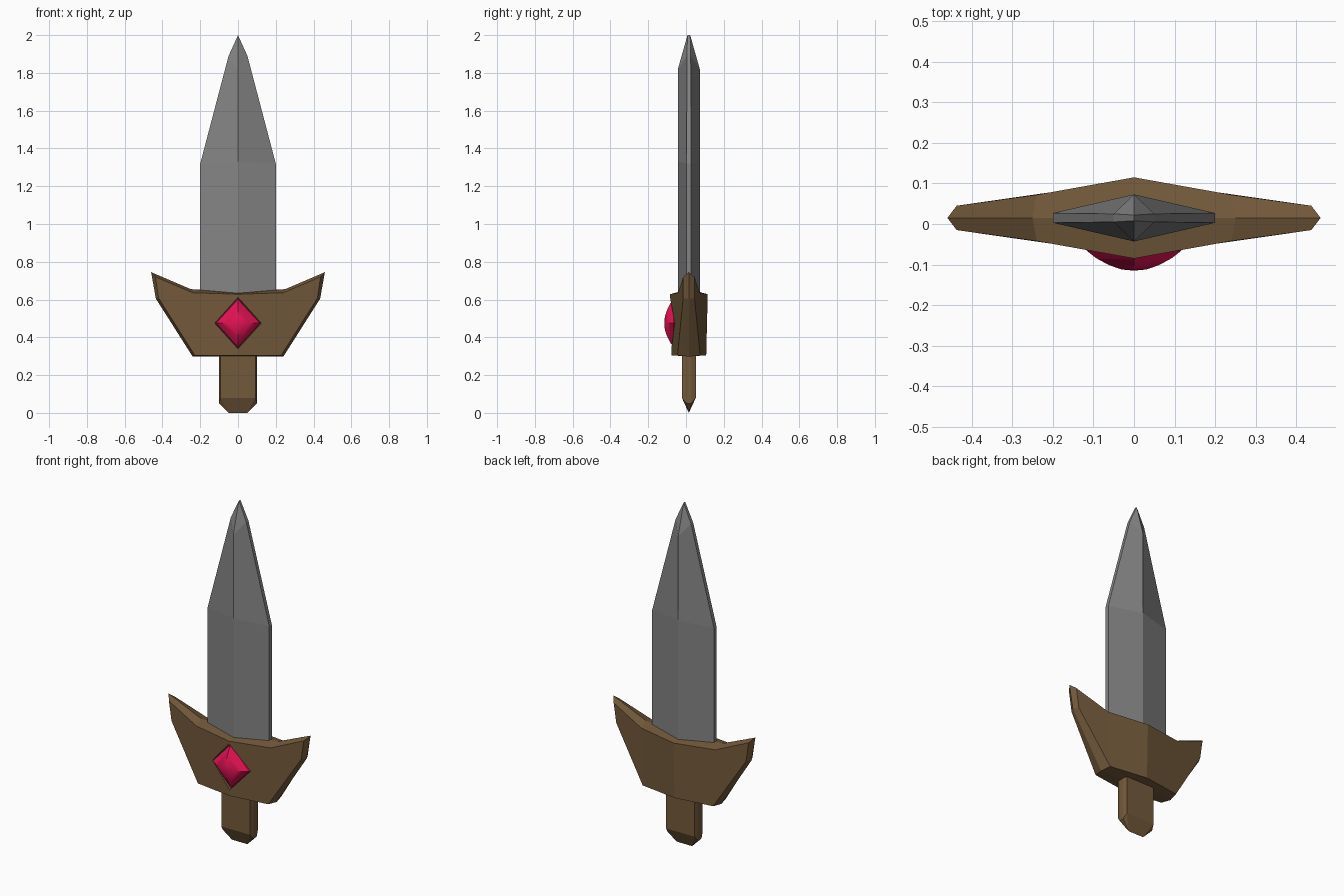
import bpy
import bmesh
from mathutils import Vector

cube = bpy.data.objects.get("Cube")
if cube:
    bpy.data.objects.remove(cube, do_unlink=True)

MID_Y = 0.015  # plane shared by blade, guard and grip


def material(name, rgb):
    mat = bpy.data.materials.new(name)
    mat.use_nodes = True
    mat.diffuse_color = (*rgb, 1)
    mat.node_tree.nodes["Principled BSDF"].inputs["Base Color"].default_value = (*rgb, 1)
    return mat


wood = material("brown wood", (0.17, 0.10, 0.043))
steel = material("grey steel", (0.23, 0.23, 0.23))
ruby = material("red gem", (0.78, 0.006, 0.09))


def make(name, verts, faces, mat):
    mesh = bpy.data.meshes.new(name)
    mesh.from_pydata([Vector(v) for v in verts], [], faces)
    bm = bmesh.new()
    bm.from_mesh(mesh)
    bmesh.ops.recalc_face_normals(bm, faces=bm.faces)
    bm.to_mesh(mesh)
    bm.free()
    mesh.materials.append(mat)
    obj = bpy.data.objects.new(name, mesh)
    bpy.context.collection.objects.link(obj)
    return obj


def apply(obj, mod):
    bpy.ops.object.select_all(action="DESELECT")
    bpy.context.view_layer.objects.active = obj
    obj.select_set(True)
    bpy.ops.object.modifier_apply(modifier=mod.name)


def mirrored(name, verts, faces, mat):
    """Build the front left quarter and mirror it to both sides."""
    obj = make(name, verts, faces, mat)
    mod = obj.modifiers.new("Mirror", "MIRROR")
    mod.use_axis = (True, True, False)
    mod.merge_threshold = 0.0005
    apply(obj, mod)
    bm = bmesh.new()
    bm.from_mesh(obj.data)
    bmesh.ops.recalc_face_normals(bm, faces=bm.faces)
    bm.to_mesh(obj.data)
    bm.free()
    obj.location.y = MID_Y
    return obj


# Guard: rim outline on the middle plane, raised front outline inside it
rim = [(0, 0, .30), (.24, 0, .298), (.435, 0, .605),
       (.46, 0, .745), (.25, 0, .655), (0, 0, .642)]
front = [(0, -.092, .304), (.228, -.06, .304), (.42, -.03, .607),
         (.437, -.03, .72), (.24, -.057, .636), (0, -.1, .628)]
bands = [(i, i + 1, i + 7, i + 6) for i in range(5)]
guard = mirrored("guard", rim + front, bands + [(6, 7, 10, 11), (7, 8, 9, 10)], wood)

# Blade: central ridge, thin flat edges and a faceted point
blade_points = [(0, -.058, .6), (0, -.058, 1.33), (0, -.058, 1.82), (0, -.007, 2),
                (.2, -.012, .6), (.2, -.012, 1.32), (.05, -.01, 1.89),
                (.2, 0, .6), (.2, 0, 1.32), (.05, 0, 1.89), (0, 0, 2), (0, 0, .6)]
blade_faces = [(0, 4, 5, 1), (1, 5, 6, 2), (2, 6, 3), (4, 7, 8, 5),
               (5, 8, 9, 6), (6, 9, 10, 3), (0, 11, 7, 4)]
mirrored("blade", blade_points, blade_faces, steel)

# Grip: flat bar with chamfered sides and a wedge-shaped end
grip_points = [(0, -.037, .33), (0, -.037, .08), (0, 0, .0),
               (.092, -.037, .33), (.092, -.037, .08), (.05, 0, .0),
               (.1, -.015, .33), (.1, -.015, .052), (.1, 0, .33), (.1, 0, .05),
               (0, 0, .33)]
grip_faces = [(0, 3, 4, 1), (1, 4, 5, 2), (3, 6, 7, 4), (4, 7, 5),
              (6, 8, 9, 7), (7, 9, 5), (0, 10, 8, 6, 3)]
mirrored("grip", grip_points, grip_faces, wood)


def diamond(width, height, y, z=.475):
    return [(width, y, z), (0, y, z + height), (-width, y, z), (0, y, z - height)]


def ring_faces(rings):
    return [(r * 4 + i, r * 4 + (i + 1) % 4, r * 4 + 4 + (i + 1) % 4, r * 4 + 4 + i)
            for r in range(rings - 1) for i in range(4)]


# Diamond-shaped socket cut into the front of the guard
cutter = make("socket_cutter", diamond(.137, .146, -.2) + diamond(.122, .133, -.048),
              ring_faces(2) + [(0, 1, 2, 3), (4, 5, 6, 7)], wood)
cutter.hide_render = True
cut = guard.modifiers.new("Socket", "BOOLEAN")
cut.operation = "DIFFERENCE"
cut.solver = "EXACT"
cut.object = cutter
apply(guard, cut)
bpy.data.objects.remove(cutter, do_unlink=True)

# Gem: domed diamond made of shrinking rings
profile = [(1, -.046), (.97, -.066), (.78, -.084), (.52, -.101), (.26, -.112)]
points = [p for s, y in profile for p in diamond(.12 * s, .131 * s, y)]
gem_faces = ring_faces(len(profile)) + [(0, 1, 2, 3)]
top = len(points)
points.append((0, -.115, .475))
gem_faces += [(top - 4 + i, top - 4 + (i + 1) % 4, top) for i in range(4)]
gem = make("gem", points, gem_faces, ruby)
bpy.ops.object.select_all(action="DESELECT")
bpy.context.view_layer.objects.active = gem
gem.select_set(True)
bpy.ops.object.shade_smooth_by_angle(angle=0.6)
